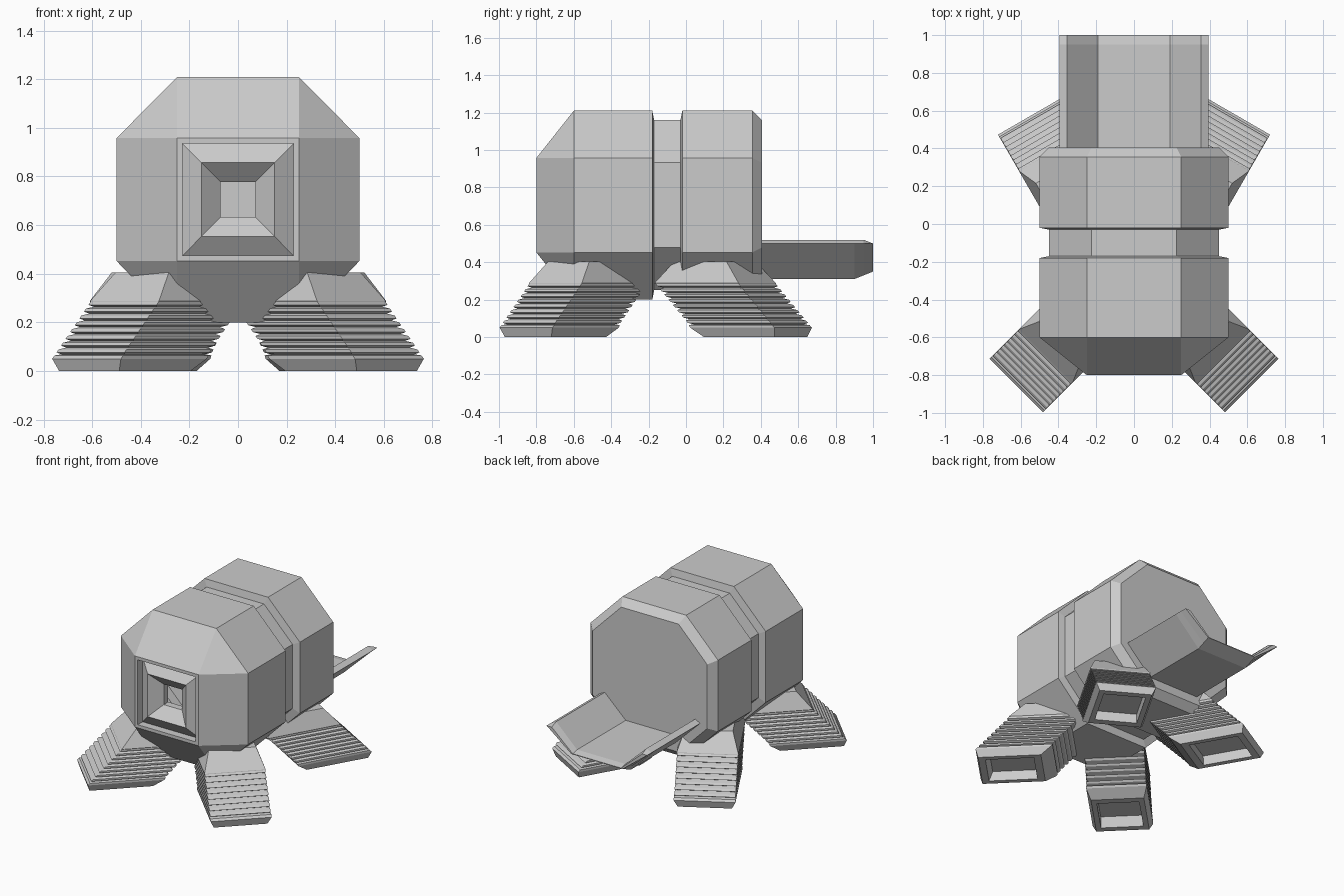
import bpy, bmesh, math
from mathutils import Vector

if "Cube" in bpy.data.objects:
    bpy.data.objects.remove(bpy.data.objects["Cube"])


def loft(name, rings, cap_start=True, cap_end=True):
    """Skin a list of equal-length point rings into one mesh object."""
    bm = bmesh.new()
    vs = [[bm.verts.new(p) for p in r] for r in rings]
    n = len(rings[0])
    for a, b in zip(vs, vs[1:]):
        for i in range(n):
            j = (i + 1) % n
            bm.faces.new((a[i], a[j], b[j], b[i]))
    if cap_start:
        bm.faces.new(vs[0][::-1])
    if cap_end:
        bm.faces.new(vs[-1])
    bmesh.ops.remove_doubles(bm, verts=bm.verts, dist=0.0005)
    bmesh.ops.recalc_face_normals(bm, faces=bm.faces)
    me = bpy.data.meshes.new(name)
    bm.to_mesh(me)
    bm.free()
    ob = bpy.data.objects.new(name, me)
    bpy.context.collection.objects.link(ob)
    return ob


ZC = 0.705  # height of the body axis


def octagon(y, w, c, s=1.0):
    """Eight-sided ring: half-width w, corner cut c, scale s (c=0 is a square)."""
    k = w - c
    pts = [(w, -k), (w, k), (k, w), (-k, w), (-w, k), (-w, -k), (-k, -w), (k, -w)]
    return [(x * s, y, ZC + z * s * 1.01) for x, z in pts]


# body: chamfered front with square opening, waist groove, bevelled rear
loft("body", [
    octagon(-0.745, 0.228, 0), octagon(-0.8, 0.228, 0), octagon(-0.8, 0.25, 0),
    octagon(-0.6, 0.5, 0.25), octagon(-0.18, 0.5, 0.25), octagon(-0.17, 0.5, 0.25, 0.9),
    octagon(-0.03, 0.5, 0.25, 0.9), octagon(-0.02, 0.5, 0.25), octagon(0.355, 0.5, 0.25),
    octagon(0.405, 0.5, 0.25, 0.9)], cap_start=False)

# nozzle: raised square collar that funnels inward to a hole
loft("nozzle", [
    octagon(-0.745, 0.228, 0), octagon(-0.8, 0.15, 0),
    octagon(-0.73, 0.072, 0), octagon(-0.68, 0.072, 0)], False, False)


# tail: trough-shaped plate with a thinned tip
def tail_ring(y, lift, drop):
    outer = [(-0.395, 0.50), (-0.2, 0.31 + lift), (0.2, 0.31 + lift), (0.395, 0.50)]
    inner = [(0.355, 0.52 - drop), (0.19, 0.365 - drop / 2),
             (-0.19, 0.365 - drop / 2), (-0.355, 0.52 - drop)]
    return [(x, y, z) for x, z in outer + inner]


loft("tail", [tail_ring(0.38, 0, 0), tail_ring(0.9, 0, 0),
              tail_ring(0.95, 0.02, 0), tail_ring(1.0, 0.04, 0.02)])


# legs: slanted ribbed blocks, open recess under the foot, mirrored in x
def leg(name, toe, angle, depth):
    u = Vector((math.cos(angle), math.sin(angle), 0))
    v = Vector((-u.y, u.x, 0))

    def ring(z, outer=0.0, inner=0.0, side=0.0):
        shift = 0.95 * max(0.0, min(z, 0.29) - 0.055)
        a, b, h = -shift - outer, -shift - depth + inner, 0.2 - side
        base = Vector((toe[0], toe[1], z))
        return [base + u * p + v * q for p, q in ((a, -h), (a, h), (b, h), (b, -h))]

    rings = [ring(0.07, 0.07, 0.13, 0.06), ring(0.0, 0.06, 0.12, 0.06),
             ring(0.0, 0.015, 0.07, 0.025), ring(0.05), ring(0.064, 0.005)]
    ribs, z0, step = 8, 0.068, 0.028
    for i in range(ribs):
        z = z0 + i * step
        rings += [ring(z, 0.025, 0.025, 0.018), ring(z + 0.008, 0.003, 0.003, 0.002),
                  ring(z + 0.020, 0.003, 0.003, 0.002)]
    rings += [ring(0.288), ring(0.405, 0.1, 0.1, 0.045)]
    ob = loft(name, rings)
    mirror = ob.modifiers.new("mirror", 'MIRROR')
    mirror.use_axis = (True, False, False)


leg("front_legs", (0.623, -0.855), math.radians(-45), 0.5)
leg("rear_legs", (0.547, 0.573), math.radians(60), 0.52)
